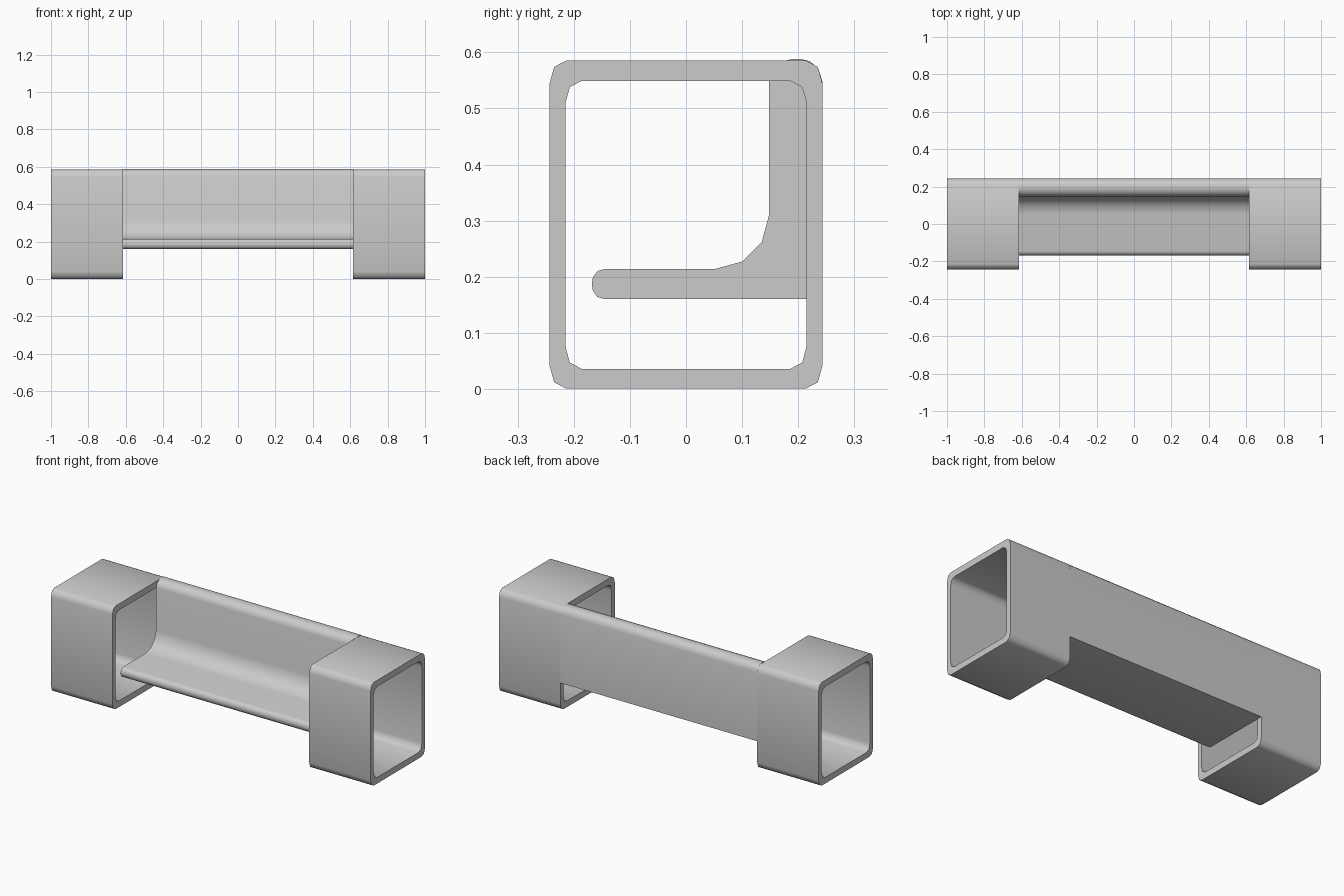
import bpy, bmesh

if "Cube" in bpy.data.objects:
    bpy.data.objects.remove(bpy.data.objects["Cube"])


def rounded_rect(y, z0, z1):
    # Rectangle with two-segment rounded corners, in the YZ plane
    corner = [(y, 0.040), (y - 0.008, 0.011), (y - 0.029, 0.0)]
    right_top = [(a, z1 - b) for a, b in corner]
    right_low = [(a, z0 + b) for a, b in corner]
    return (right_top + [(-a, b) for a, b in reversed(right_top)]
            + [(-a, b) for a, b in right_low] + right_low[::-1])


def finish(name, bm):
    bmesh.ops.recalc_face_normals(bm, faces=bm.faces)
    mesh = bpy.data.meshes.new(name)
    bm.to_mesh(mesh)
    bm.free()
    obj = bpy.data.objects.new(name, mesh)
    bpy.context.collection.objects.link(obj)
    bpy.ops.object.select_all(action='DESELECT')
    obj.select_set(True)
    bpy.context.view_layer.objects.active = obj
    bpy.ops.object.shade_smooth_by_angle(angle=0.85)
    return obj


def ring(bm, profile, x):
    return [bm.verts.new((x, y, z)) for y, z in profile]


def bridge(bm, a, b):
    for i in range(len(a)):
        j = (i + 1) % len(a)
        bm.faces.new((a[i], a[j], b[j], b[i]))


def frame(name, x0, x1):
    # Hollow box section: outer skin, inner skin and two rims
    bm = bmesh.new()
    outer = rounded_rect(0.243, 0.001, 0.585)
    inner = rounded_rect(0.215, 0.036, 0.549)
    rings = [ring(bm, outer, x0), ring(bm, outer, x1),
             ring(bm, inner, x1), ring(bm, inner, x0)]
    for i in range(4):
        bridge(bm, rings[i], rings[(i + 1) % 4])
    return finish(name, bm)


def extrusion(name, profile, x0, x1):
    bm = bmesh.new()
    a, b = ring(bm, profile, x0), ring(bm, profile, x1)
    bridge(bm, a, b)
    bm.faces.new(a)
    bm.faces.new(b)
    return finish(name, bm)


# Square tube frames at both ends
frame("left_end_frame", -1.0, -0.616)
frame("right_end_frame", 0.616, 1.0)

# Bench seat and backrest as one L-shaped profile
bench = [
    (0.243, 0.160), (0.243, 0.548), (0.236, 0.571), (0.221, 0.584),
    (0.205, 0.588), (0.187, 0.588), (0.170, 0.582), (0.155, 0.569),
    (0.148, 0.548),
    (0.148, 0.310), (0.135, 0.262), (0.100, 0.227), (0.052, 0.214),
    (-0.145, 0.214), (-0.158, 0.210), (-0.166, 0.199), (-0.168, 0.187),
    (-0.166, 0.175), (-0.158, 0.164), (-0.145, 0.160),
]
extrusion("bench_seat_and_back", bench, -0.617, 0.617)
